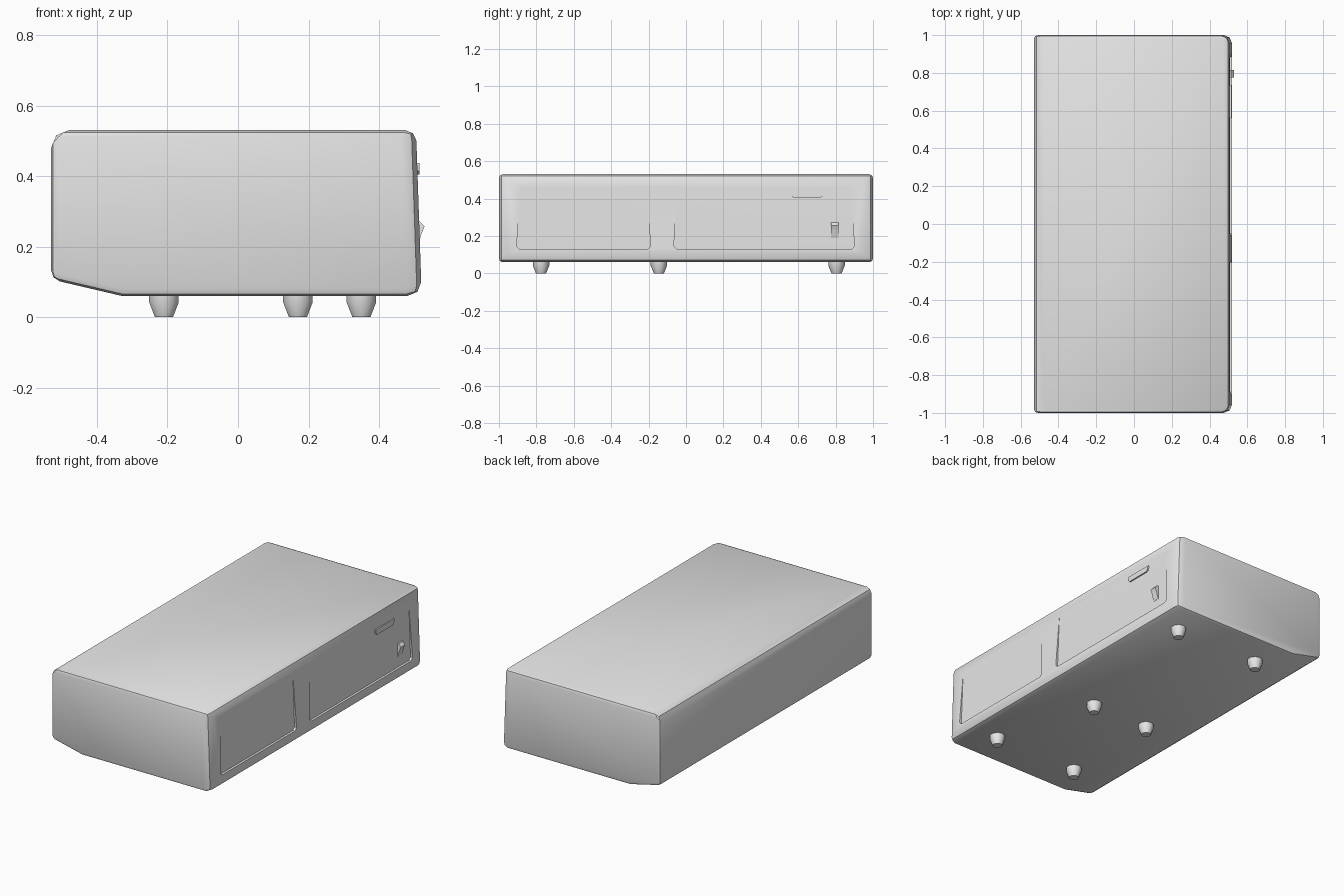
import bpy
import bmesh
from math import radians, pi

old = bpy.data.objects.get("Cube")
if old:
    bpy.data.objects.remove(old, do_unlink=True)

# Single matte grey for everything
grey = bpy.data.materials.new("plain_grey")
grey.use_nodes = True
grey.diffuse_color = (0.8, 0.8, 0.8, 1)
grey.node_tree.nodes["Principled BSDF"].inputs["Base Color"].default_value = (0.8, 0.8, 0.8, 1)


def link(name, bm):
    bmesh.ops.recalc_face_normals(bm, faces=bm.faces[:])
    mesh = bpy.data.meshes.new(name)
    bm.to_mesh(mesh)
    bm.free()
    mesh.materials.append(grey)
    obj = bpy.data.objects.new(name, mesh)
    bpy.context.collection.objects.link(obj)
    return obj


def prism(outline, lo, hi, axis):
    """Extrude an outline along x (points are y, z) or y (points are x, z)."""
    bm = bmesh.new()
    rings = []
    for d in (lo, hi):
        rings.append([bm.verts.new((d, a, z) if axis == "x" else (a, d, z)) for a, z in outline])
    n = len(outline)
    bm.faces.new(rings[0])
    bm.faces.new(rings[1])
    for i in range(n):
        j = (i + 1) % n
        bm.faces.new((rings[0][i], rings[0][j], rings[1][j], rings[1][i]))
    return bm, rings


def activate(obj):
    bpy.ops.object.select_all(action="DESELECT")
    obj.select_set(True)
    bpy.context.view_layer.objects.active = obj


# Main body: sharp section with a weighted bevel per edge
section = [(-0.53, 0.53), (0.505, 0.53), (0.521, 0.06), (-0.33, 0.06), (-0.53, 0.107)]
corner_weight = [1, 0.6, 0.8, 0, 0.5]
end_weight = [0.4, 0.9, 0.4, 0.4, 0.4]
bm, rings = prism(section, -1, 1, "y")
weight = bm.edges.layers.float.new("bevel_weight_edge")
for i in range(len(section)):
    bm.edges.get((rings[0][i], rings[1][i]))[weight] = corner_weight[i]
    for ring in rings:
        bm.edges.get((ring[i], ring[(i + 1) % len(ring)]))[weight] = end_weight[i]
body = link("body", bm)
bevel = body.modifiers.new("rounded_edges", "BEVEL")
bevel.limit_method = "WEIGHT"
bevel.width = 0.05
bevel.segments = 2
bevel.use_clamp_overlap = False

# Side panels: recesses that fade out towards the top
cutters = []
for y0, y1, t0, t1 in ((-0.905, -0.19, -0.885, -0.21), (-0.065, 0.9, -0.045, 0.88)):
    bm, rings = prism([(y0, 0.145), (y0 + 0.015, 0.13), (y1 - 0.015, 0.13), (y1, 0.145),
                       (t1, 0.48), (t0, 0.48)], 0.505, 0.6, "x")
    for v in rings[0][4:]:
        v.co.x = 0.5075
    cutter = link("panel_cutter", bm)
    cutter.hide_render = True
    cutters.append(cutter)
    cut = body.modifiers.new("panel_recess", "BOOLEAN")
    cut.operation = "DIFFERENCE"
    cut.solver = "EXACT"
    cut.object = cutter

activate(body)
for mod in list(body.modifiers):
    bpy.ops.object.modifier_apply(modifier=mod.name)
for cutter in cutters:
    bpy.data.objects.remove(cutter, do_unlink=True)
bpy.ops.object.shade_smooth_by_angle(angle=radians(35))

# Pull handle on the larger panel
bm, _ = prism([(0.56, 0.437), (0.735, 0.437), (0.732, 0.415), (0.72, 0.405),
               (0.575, 0.405), (0.563, 0.415)], 0.49, 0.515, "x")
link("panel_handle", bm)

# Small spout
bm, _ = prism([(0.49, 0.275), (0.514, 0.272), (0.529, 0.257), (0.52, 0.235),
               (0.507, 0.19), (0.49, 0.19)], 0.775, 0.815, "y")
link("spout", bm)

# Feet: tapered stubs in three pairs
for inner, y in ((0.35, -0.775), (0.17, -0.145), (0.35, 0.805)):
    for x in (-0.21, inner):
        bm = bmesh.new()
        levels = []
        for radius, z in ((0.027, 0), (0.044, 0.042), (0.044, 0.075)):
            ring = bmesh.ops.create_circle(bm, segments=10, radius=radius)["verts"]
            for v in ring:
                v.co.z = z
            levels.append(ring)
        bm.faces.new(levels[0])
        for low, high in zip(levels, levels[1:]):
            for i in range(10):
                j = (i + 1) % 10
                bm.faces.new((low[i], low[j], high[j], high[i]))
        bm.faces.new(levels[2])
        foot = link("foot", bm)
        foot.location = (x, y, 0)
        activate(foot)
        bpy.ops.object.shade_smooth_by_angle(angle=radians(40))
